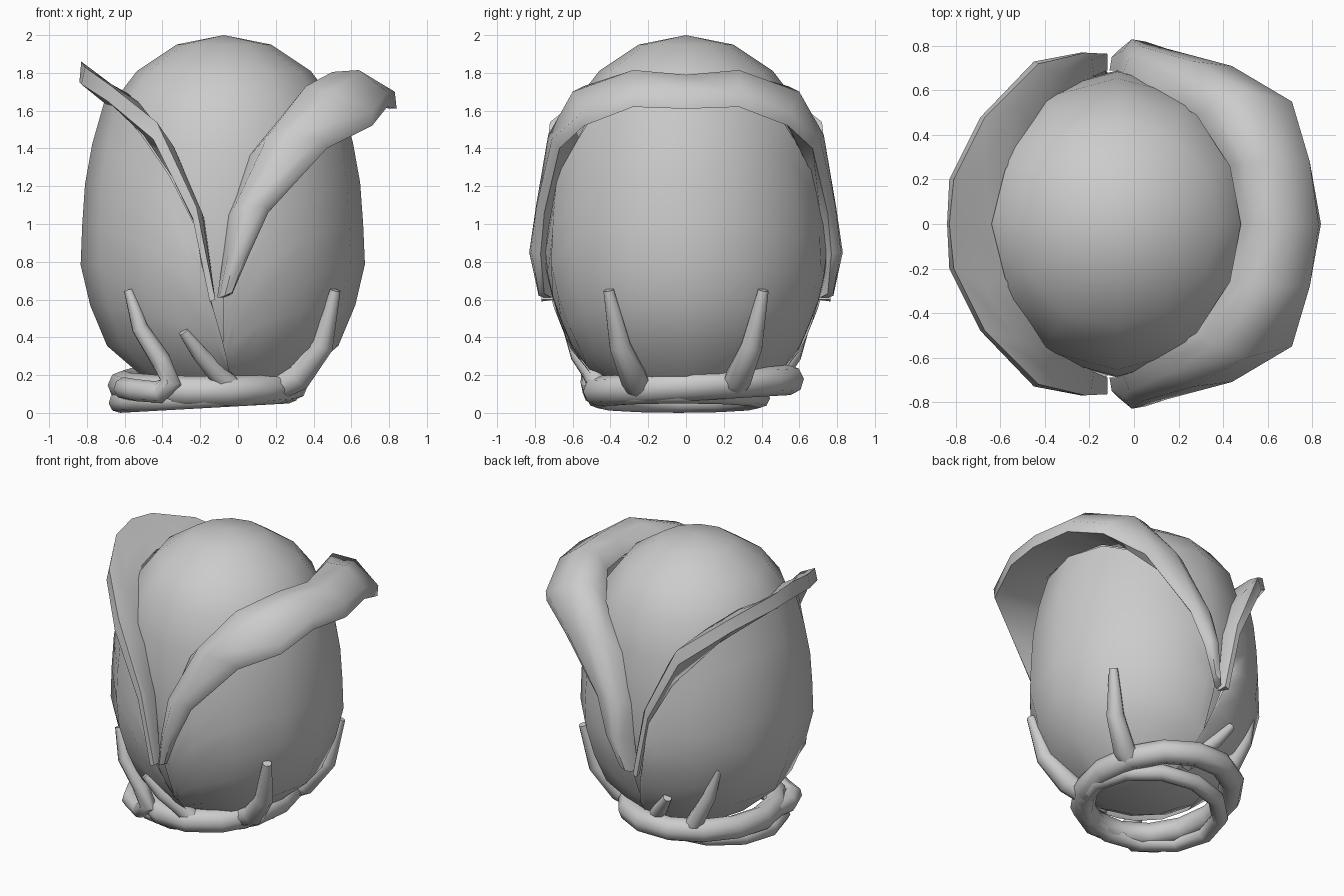
import bpy, bmesh, math

if "Cube" in bpy.data.objects:
    bpy.data.objects.remove(bpy.data.objects["Cube"])

CX = -0.075  # egg axis
CASING = [(0.0, 0.10), (0.30, 0.12), (0.47, 0.18), (0.60, 0.34), (0.70, 0.58), (0.75, 0.80),
          (0.725, 1.2), (0.68, 1.45), (0.62, 1.65), (0.45, 1.82)]
EGG = [(0.0, 0.12), (0.30, 0.14), (0.45, 0.22), (0.56, 0.36), (0.65, 0.60), (0.69, 0.85),
       (0.685, 1.15), (0.655, 1.40), (0.59, 1.64), (0.46, 1.81), (0.25, 1.95), (0.0, 2.0)]


def casing_radius(z):
    for (r0, z0), (r1, z1) in zip(CASING, CASING[1:]):
        if z0 <= z <= z1:
            return r0 + (r1 - r0) * (z - z0) / (z1 - z0)
    return 0.0


def finish(ob, angle=50):
    bpy.ops.object.select_all(action='DESELECT')
    ob.select_set(True)
    bpy.context.view_layer.objects.active = ob
    bpy.ops.object.shade_smooth_by_angle(angle=math.radians(angle))


def grid_mesh(name, rows, wrap_u=False, wrap_v=False, cap=False, angle=50):
    """Skin rows of points; wrap_u closes each row, wrap_v closes the stack."""
    bm = bmesh.new()
    vs = [[bm.verts.new(p) for p in row] for row in rows]
    n, m = len(vs), len(vs[0])
    for i in range(n if wrap_v else n - 1):
        for j in range(m if wrap_u else m - 1):
            a, b = vs[i], vs[(i + 1) % n]
            k = (j + 1) % m
            bm.faces.new((a[j], a[k], b[k], b[j]))
    if cap:
        bm.faces.new([r[0] for r in vs])
        bm.faces.new([r[-1] for r in vs])
    bmesh.ops.remove_doubles(bm, verts=bm.verts, dist=0.0005)
    bmesh.ops.recalc_face_normals(bm, faces=bm.faces)
    me = bpy.data.meshes.new(name)
    bm.to_mesh(me)
    bm.free()
    ob = bpy.data.objects.new(name, me)
    bpy.context.collection.objects.link(ob)
    finish(ob, angle)
    return ob


def both_sides(path):
    """Mirror a path that starts at y = 0 to the front half."""
    return [(x, -y, z) for x, y, z in reversed(path[1:])] + list(path)


def tube(name, pts, radii, cyclic=False):
    cu = bpy.data.curves.new(name, 'CURVE')
    cu.dimensions = '3D'
    cu.bevel_depth = 1.0
    cu.bevel_resolution = 2
    cu.use_fill_caps = True
    sp = cu.splines.new('POLY')
    sp.points.add(len(pts) - 1)
    sp.use_cyclic_u = cyclic
    for p, co, r in zip(sp.points, pts, radii):
        p.co = (*co, 1)
        p.radius = r
    ob = bpy.data.objects.new(name, cu)
    bpy.context.collection.objects.link(ob)
    bpy.ops.object.select_all(action='DESELECT')
    ob.select_set(True)
    bpy.context.view_layer.objects.active = ob
    bpy.ops.object.convert(target='MESH')
    finish(bpy.context.object)


def shell(name, root, side, overlap, gap):
    """Half casing that follows the egg up to the lip's root line."""
    cols = []
    for x, y, z in both_sides(root):
        az = math.atan2(y, (x - CX) * side)
        col = []
        for i in range(8):
            t = i / 7
            zz = 0.14 + (z - 0.14) * t
            a = az * (1 + overlap * (1 - t))
            r = casing_radius(zz) + gap
            col.append((CX + side * r * math.cos(a), r * math.sin(a), zz))
        cols.append(col)
    grid_mesh(name, cols, angle=60)


# Inner egg
SEG = 12
grid_mesh("egg", [[(CX + r * math.cos(2 * math.pi * k / SEG), r * math.sin(2 * math.pi * k / SEG), z)
                   for k in range(SEG)] for r, z in EGG], wrap_u=True)

# Right casing with its broad rolled lip
r_root = [(.54, 0, 1.65), (.50, .28, 1.63), (.33, .53, 1.53), (.13, .66, 1.28),
          (-.01, .72, .97), (-.05, .74, .78), (-.08, .71, .61)]
r_inner = [(.48, 0, 1.70), (.43, .26, 1.71), (.28, .49, 1.61), (.06, .62, 1.36),
           (-.05, .675, 1.05), (-.08, .69, .82), (-.11, .69, .61)]
r_crest = [(.54, 0, 1.78), (.50, .27, 1.805), (.36, .54, 1.73), (.16, .67, 1.47),
           (-.02, .75, 1.09), (-.05, .78, .85), (-.10, .75, .61)]
r_crown = [(.68, 0, 1.79), (.64, .28, 1.815), (.50, .60, 1.70), (.27, .73, 1.47),
           (.04, .795, 1.09), (-.01, .83, .85), (-.07, .78, .62)]
r_outer = [(.83, 0, 1.70), (.79, .28, 1.70), (.71, .55, 1.59), (.44, .71, 1.45),
           (.14, .79, 1.10), (.05, .82, .86), (-.03, .78, .64)]
r_edge = [(.84, 0, 1.61), (.79, .28, 1.62), (.71, .54, 1.52), (.47, .67, 1.40),
          (.16, .75, 1.06), (.06, .77, .84), (-.03, .75, .63)]
grid_mesh("right_lip", [both_sides(p) for p in (r_root, r_inner, r_crest, r_crown, r_outer, r_edge)],
          wrap_v=True, cap=True, angle=60)
shell("right_casing", r_root, 1, 0.0, 0.0)

# Left casing with its thin flared lip
l_root = [(-.70, 0, 1.64), (-.65, .30, 1.62), (-.50, .52, 1.47), (-.35, .65, 1.25),
          (-.22, .72, .98), (-.15, .73, .60)]
l_inner = [(-.64, 0, 1.69), (-.58, .24, 1.69), (-.47, .44, 1.57), (-.30, .57, 1.32),
           (-.18, .665, 1.03), (-.12, .69, .60)]
l_mid = [(-.72, 0, 1.76), (-.67, .28, 1.74), (-.53, .52, 1.65), (-.34, .68, 1.41),
         (-.19, .74, 1.06), (-.12, .74, .60)]
l_outer = [(-.83, 0, 1.86), (-.81, .20, 1.83), (-.67, .48, 1.73), (-.43, .72, 1.54),
           (-.22, .77, 1.09), (-.12, .765, .60)]
l_edge = [(-.84, 0, 1.75), (-.83, .20, 1.74), (-.69, .48, 1.65), (-.45, .73, 1.45),
          (-.24, .77, 1.03), (-.15, .765, .59)]
grid_mesh("left_lip", [both_sides(p) for p in (l_root, l_inner, l_mid, l_outer, l_edge)],
          wrap_v=True, cap=True, angle=60)
shell("left_casing", l_root, -1, 0.13, 0.012)

# Root strands wound round the base
ring = []
for k in range(14):
    a = 2 * math.pi * k / 14
    ring.append((-.16 + .45 * math.cos(a), .04 + .52 * math.sin(a), .145 + .03 * math.sin(a)))
tube("base_root_ring", ring, [.08] * 14, cyclic=True)
low = []
for k in range(12):
    a = 2 * math.pi * k / 12
    low.append((-.18 + .45 * math.cos(a), -.04 + .43 * math.sin(a), .08 + .025 * math.cos(a)))
tube("lower_root_ring", low, [.055] * 12, cyclic=True)

# Upright tendrils, front and back
for s, tag in ((-1, "front"), (1, "back")):
    tube("right_tendril_" + tag,
         [(.22, s * .25, .14), (.32, s * .28, .19), (.45, s * .35, .36), (.515, s * .41, .65)],
         [.07, .075, .06, .03])
    tube("short_tendril_" + tag,
         [(-.04, s * .46, .14), (-.12, s * .50, .22), (-.20, s * .57, .31), (-.29, s * .62, .43)],
         [.06, .055, .045, .028])
tube("hooked_tendril_front",
     [(-.58, -.50, .65), (-.52, -.52, .45), (-.41, -.50, .28), (-.355, -.50, .16), (-.42, -.49, .11),
      (-.54, -.42, .12), (-.60, -.28, .13), (-.60, -.08, .14)],
     [.025, .045, .055, .06, .06, .06, .06, .05])
tube("long_tendril_back",
     [(-.58, .47, .65), (-.52, .48, .45), (-.43, .48, .28), (-.36, .48, .15)],
     [.025, .045, .055, .06])
